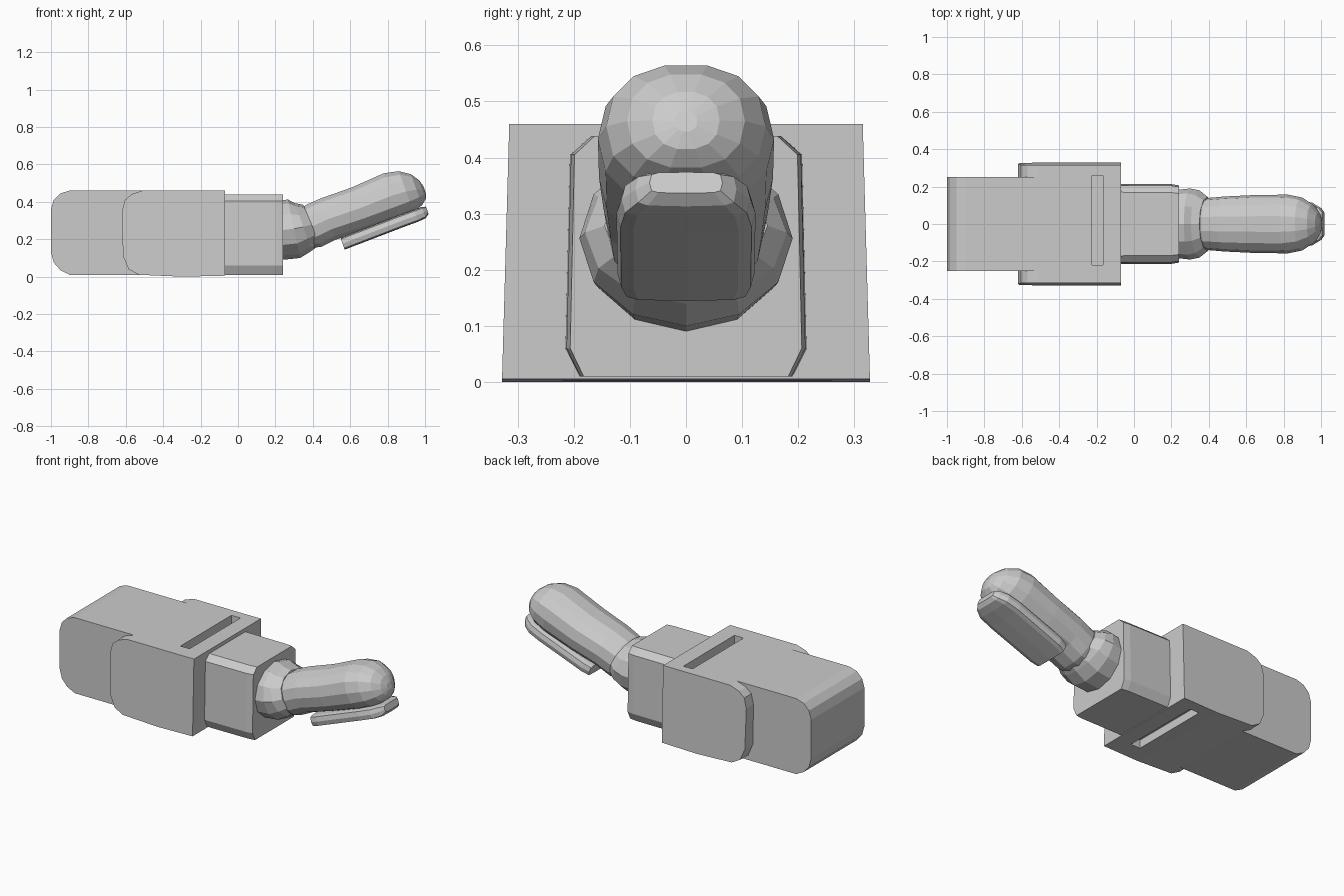
import bpy, bmesh
from math import cos, sin, pi, radians
from mathutils import Vector

if "Cube" in bpy.data.objects:
    bpy.data.objects.remove(bpy.data.objects["Cube"])


def finish(bm, name):
    bmesh.ops.recalc_face_normals(bm, faces=bm.faces)
    mesh = bpy.data.meshes.new(name)
    bm.to_mesh(mesh)
    bm.free()
    ob = bpy.data.objects.new(name, mesh)
    bpy.context.collection.objects.link(ob)
    return ob


def bridge(bm, rings):
    for a, b in zip(rings, rings[1:]):
        n = len(a)
        for i in range(n):
            j = (i + 1) % n
            bm.faces.new((a[i], a[j], b[j], b[i]))
    bm.faces.new(rings[0])
    bm.faces.new(rings[-1])


def side_extrude(name, profile, low, high):
    """Side profile (x, z) extruded across y; half width runs from low at the base to high at the top."""
    bm = bmesh.new()
    rings = [[bm.verts.new((x, s * (low + (high - low) * z / 0.46), z)) for x, z in profile]
             for s in (-1, 1)]
    bridge(bm, rings)
    return finish(bm, name)


def loft(name, sections, origin, sides=12, power=1.0):
    """Oval sections (distance, height, half width, half height, tilt) swept along the tilted axis."""
    bm = bmesh.new()
    soft = lambda c: abs(c) ** power * (1 if c >= 0 else -1)
    rings = []
    for u, v, hw, hh, tilt in sections:
        t = radians(tilt)
        along, up = Vector((cos(t), 0, sin(t))), Vector((-sin(t), 0, cos(t)))
        centre = Vector(origin) + along * u + up * v
        ring = []
        for i in range(sides):
            a = 2 * pi * i / sides
            ring.append(bm.verts.new(centre + Vector((0, hw * soft(cos(a)), 0)) + up * hh * soft(sin(a))))
        rings.append(ring)
    bridge(bm, rings)
    return finish(bm, name)


# Rear block with rounded back
side_extrude("rear_block", [(-0.48, 0.01), (-0.9, 0.01), (-0.95, 0.035), (-0.985, 0.075), (-1, 0.13),
                            (-1, 0.36), (-0.985, 0.41), (-0.95, 0.445), (-0.9, 0.46), (-0.48, 0.46)],
             0.25, 0.25)

# Wider sleeve with a slot above and below
sleeve = side_extrude("sleeve", [(-0.07, 0.005), (-0.3, 0.0), (-0.53, 0.01), (-0.585, 0.04), (-0.615, 0.11),
                                 (-0.62, 0.35), (-0.605, 0.41), (-0.57, 0.44), (-0.51, 0.46),
                                 (-0.07, 0.46)], 0.328, 0.315)
for z in (0.0, 0.46):
    bm = bmesh.new()
    bmesh.ops.create_cube(bm, size=1)
    for v in bm.verts:
        v.co = Vector((-0.195 + v.co.x * 0.06, 0.02 + v.co.y * 0.48, z + v.co.z * 0.1))
    cutter = finish(bm, "slot_cutter")
    cutter.hide_render = True
    mod = sleeve.modifiers.new("slot", 'BOOLEAN')
    mod.operation, mod.solver, mod.object = 'DIFFERENCE', 'EXACT', cutter
    bpy.context.view_layer.objects.active = sleeve
    bpy.ops.object.modifier_apply(modifier=mod.name)
    bpy.data.objects.remove(cutter)

# Narrow front collar box with chamfered long edges
bm = bmesh.new()
half = [(0.19, 0.01), (0.215, 0.06), (0.207, 0.405), (0.17, 0.438)]
outline = half + [(-y, z) for y, z in reversed(half)]
bridge(bm, [[bm.verts.new((x, y * s, z)) for y, z in outline]
            for x, s in ((-0.1, 1.0), (0.2, 0.99), (0.24, 0.96))])
finish(bm, "front_collar")

# Neck ball swelling out of the collar
loft("neck", [(-0.10, 0, 0.17, 0.15, 0), (-0.04, 0, 0.182, 0.158, 3), (0.03, 0, 0.19, 0.16, 12),
              (0.08, -0.012, 0.18, 0.135, 20), (0.125, -0.022, 0.145, 0.115, 23)], (0.27, 0, 0.25))

# Rounded head tilted upwards
loft("head", [(u, v, w, h, 20) for u, v, w, h in [
    (-0.03, -0.015, 0.125, 0.10), (0.04, -0.014, 0.14, 0.122), (0.13, -0.006, 0.147, 0.12),
    (0.3, -0.01, 0.155, 0.122), (0.49, -0.005, 0.157, 0.13), (0.57, -0.01, 0.142, 0.118),
    (0.625, -0.02, 0.105, 0.09), (0.655, -0.03, 0.06, 0.055), (0.666, -0.035, 0.02, 0.02)]],
     (0.36, 0, 0.27), sides=14, power=0.88)

# Flat lower jaw
loft("lower_jaw", [(u, v, w, h, 20) for u, v, w, h in [
    (0.155, -0.157, 0.112, 0.033), (0.2, -0.155, 0.122, 0.034), (0.5, -0.15, 0.124, 0.034),
    (0.575, -0.15, 0.115, 0.034), (0.62, -0.148, 0.09, 0.032), (0.642, -0.143, 0.065, 0.02)]],
     (0.36, 0, 0.27), power=0.4)
